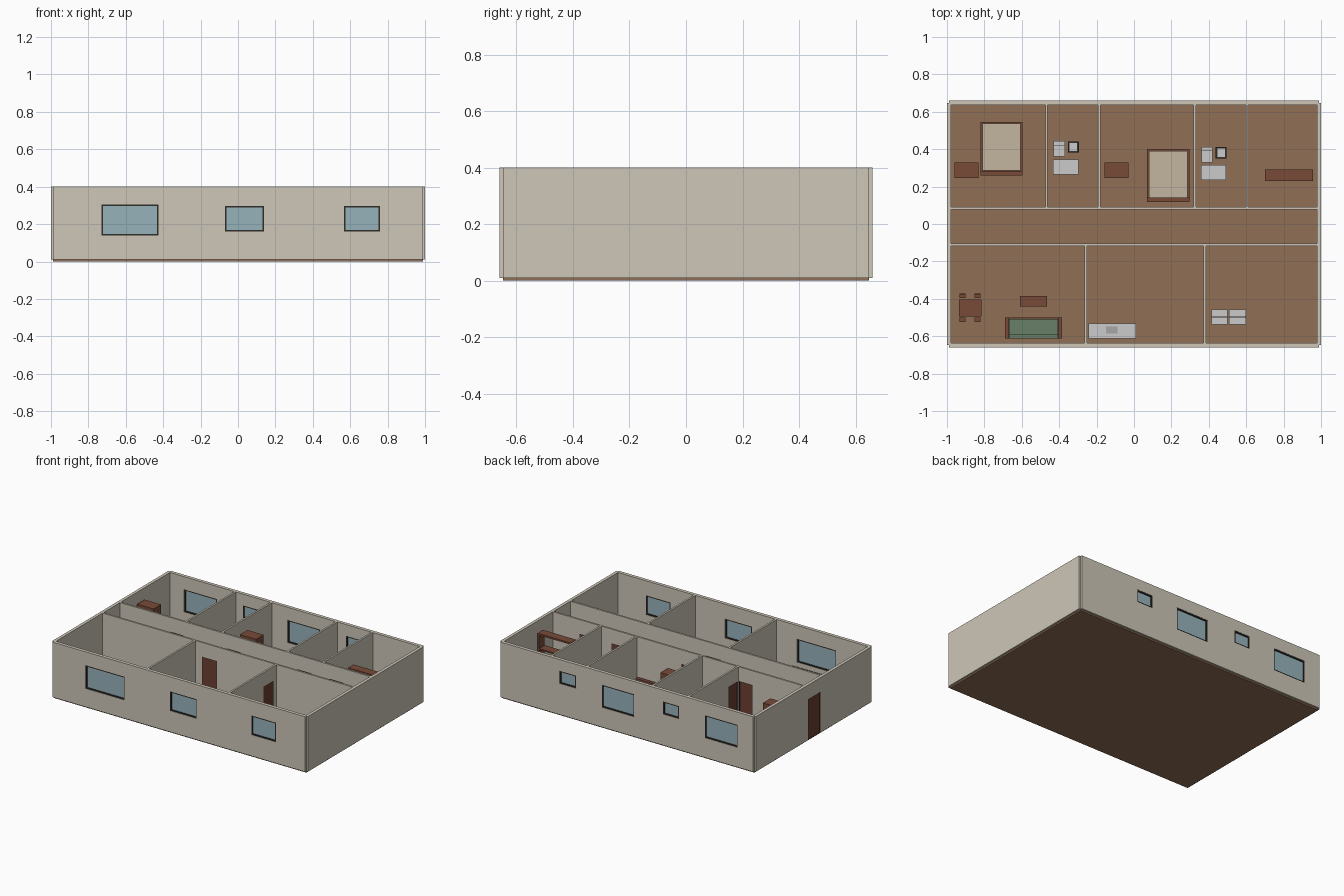
import bpy

if "Cube" in bpy.data.objects:
    bpy.data.objects.remove(bpy.data.objects["Cube"])

MATS = {}
COLORS = {
    "wall": (.62, .57, .48), "floor": (.28, .16, .09), "frame": (.03, .025, .02),
    "glass": (.31, .45, .50), "wood": (.19, .07, .04), "door": (.15, .05, .03),
    "green": (.14, .21, .14), "linen": (.55, .47, .35), "white": (.55, .55, .56),
    "steel": (.38, .38, .38)}


def mat(name):
    if name not in MATS:
        MATS[name] = bpy.data.materials.new(name)
        MATS[name].diffuse_color = (*COLORS[name], 1)
    return MATS[name]


def boxes(name, color, *bs):
    """One object from boxes given as (x0, x1, y0, y1, z0, z1)."""
    verts, faces = [], []
    for x0, x1, y0, y1, z0, z1 in bs:
        n = len(verts)
        verts += [(x, y, z) for z in (z0, z1) for x, y in ((x0, y0), (x1, y0), (x1, y1), (x0, y1))]
        faces += [tuple(n + i for i in f) for f in (
            (3, 2, 1, 0), (4, 5, 6, 7), (0, 1, 5, 4), (1, 2, 6, 5), (2, 3, 7, 6), (3, 0, 4, 7))]
    me = bpy.data.meshes.new(name)
    me.from_pydata(verts, [], faces)
    ob = bpy.data.objects.new(name, me)
    bpy.context.collection.objects.link(ob)
    if color:
        me.materials.append(mat(color))
    return ob


def wall(name, axis, pos, a, b, t, windows=(), doors=()):
    """Wall along an axis with framed windows (u0, u1, z0, z1) and doors (u0, u1)."""
    def bx(u0, u1, d, z0, z1):
        return (u0, u1, pos - d, pos + d, z0, z1) if axis == "x" else (pos - d, pos + d, u0, u1, z0, z1)
    ob = boxes(name, "wall", bx(a, b, t / 2, .01, .4))
    cuts, k = [], .008
    for i, (u0, u1, z0, z1) in enumerate(windows):
        cuts.append(bx(u0, u1, t, z0, z1))
        d = t * .42
        boxes(f"{name}_window_frame_{i}", "frame",
              bx(u0, u0 + k, d, z0, z1), bx(u1 - k, u1, d, z0, z1),
              bx(u0 + k, u1 - k, d, z0, z0 + k), bx(u0 + k, u1 - k, d, z1 - k, z1))
        boxes(f"{name}_window_glass_{i}", "glass", bx(u0 + k, u1 - k, .003, z0 + k, z1 - k))
    for i, (u0, u1) in enumerate(doors):
        cuts.append(bx(u0, u1, t, 0, .3))
        d, k2 = t * .45, .004
        boxes(f"{name}_door_frame_{i}", "frame", bx(u0, u0 + k2, d, .01, .3),
              bx(u1 - k2, u1, d, .01, .3), bx(u0 + k2, u1 - k2, d, .3 - k2, .3))
        boxes(f"{name}_door_{i}", "door", bx(u0 + k2, u1 - k2, t * .35, .01, .3 - k2))
    if cuts:
        cutter = boxes(name + "_cutter", None, *cuts)
        cutter.hide_render = True
        cutter.hide_viewport = True
        cutter.display_type = "WIRE"
        m = ob.modifiers.new("openings", "BOOLEAN")
        m.operation, m.solver, m.object = "DIFFERENCE", "EXACT", cutter


# Floor slab
boxes("floor", "floor", (-.988, .988, -.647, .647, 0, .01))

# Outer walls
T = .024
wall("front_wall", "x", -.648, -.988, .988, T,
     [(-.73, -.425, .14, .305), (-.07, .139, .16, .297), (.567, .759, .16, .297)])
wall("back_wall", "x", .648, -.988, .988, T,
     [(-.866, -.61, .15, .31), (-.408, -.282, .23, .32), (-.057, .197, .15, .31), (.4, .526, .23, .32)])
wall("left_wall", "y", -.989, -.647, .647, .022, doors=[(-.073, .062)])
wall("right_wall", "y", .989, -.647, .647, .022)

# Partition walls
P = .013
wall("corridor_wall_back", "x", .085, -.978, .978, P,
     doors=[(-.585, -.48), (-.14, -.03), (.41, .52), (.66, .77)])
wall("corridor_wall_front", "x", -.11, -.978, .978, P, doors=[(-.2, -.083)])
for i, x in enumerate((-.468, -.186, .325, .604)):
    wall(f"back_partition_{i}", "y", x, .0915, .636, P, doors=[(.1, .2)] if i == 0 else ())
for i, x in enumerate((-.258, .378)):
    wall(f"front_partition_{i}", "y", x, -.636, -.1165, P, doors=[(-.265, -.152)] if i == 1 else ())


# Beds
def bed(n, x0, x1, y0, y1):
    boxes(f"bed_{n}_frame", "wood", (x0, x1, y0 + .024, y1, .01, .05), (x0, x1, y0, y0 + .024, .01, .13))
    boxes(f"bed_{n}_mattress", "linen", (x0 + .01, x1 - .01, y0 + .026, y1 - .01, .05, .085))


bed(1, -.82, -.596, .26, .546)
bed(2, .07, .296, .117, .4)

# Wardrobes
for n, x in ((1, -.896), (2, -.093)):
    boxes(f"wardrobe_{n}", "wood", (x - .064, x + .064, .245, .329, .01, .33))

# Open bookshelf
X0, X1, Y0, Y1 = .7, .957, .23, .291
boxes("bookshelf", "wood", (X0, X0 + .012, Y0, Y1, .01, .318), (X1 - .012, X1, Y0, Y1, .01, .318),
      (X0, X1, Y0, Y1, .318, .33),
      *[(X0 + .012, X1 - .012, Y0, Y1, z, z + .01) for z in (.015, .115, .215)])


# Bathroom fixtures
def bath(n, dx, dy):
    def o(*b):
        return (b[0] + dx, b[1] + dx, b[2] + dy, b[3] + dy, b[4], b[5])
    boxes(f"toilet_{n}", "white", o(-.43, -.37, .361, .42, .01, .07), o(-.43, -.37, .42, .444, .01, .12))
    boxes(f"washstand_{n}", "frame", o(-.353, -.295, .381, .442, .01, .11))
    boxes(f"basin_{n}", "white", o(-.347, -.301, .387, .436, .11, .12))
    boxes(f"bathtub_{n}", "white", o(-.432, -.297, .265, .346, .01, .085))


bath(1, 0, 0)
bath(2, .79, -.031)

# Dining table and four chairs
boxes("dining_table", "wood", (-.936, -.815, -.495, -.403, .105, .117),
      *[(x, x + .01, y, y + .01, .01, .105) for x in (-.93, -.831) for y in (-.489, -.419)])
for i, x in enumerate((-.918, -.838)):
    for j, (y, s) in enumerate(((-.384, 1), (-.513, -1))):
        yb = sorted((y + s * .008, y + s * .012))
        boxes(f"chair_{i}_{j}", "wood", (x - .016, x + .016, y - .012, y + .012, .055, .065),
              (x - .016, x + .016, *yb, .065, .115),
              *[(x + a - .003, x + a + .003, y + b - .003, y + b + .003, .01, .055)
                for a in (-.012, .012) for b in (-.009, .009)])

# Sofa and coffee table
boxes("sofa_frame", "wood", (-.67, -.404, -.612, -.5, .01, .045),
      (-.69, -.67, -.612, -.5, .01, .085), (-.404, -.384, -.612, -.5, .01, .085))
boxes("sofa_cushions", "green", (-.668, -.406, -.588, -.507, .045, .07),
      (-.668, -.406, -.612, -.588, .045, .12))
boxes("coffee_table", "wood", (-.61, -.465, -.441, -.384, .055, .065),
      *[(x, x + .01, y, y + .01, .01, .055) for x in (-.606, -.479) for y in (-.437, -.398)])

# Kitchen counter with sink
boxes("kitchen_counter", "white", (-.243, .011, -.612, -.531, .01, .125))
boxes("kitchen_sink", "steel", (-.15, -.088, -.586, -.547, .12, .127))

# Laundry machines
for i, (x0, x1) in enumerate(((.415, .5), (.507, .6))):
    boxes(f"laundry_machine_{i}", "white", (x0, x1, -.538, -.457, .01, .125))
    boxes(f"laundry_machine_trim_{i}", "frame", (x0, x1, -.501, -.495, .125, .128))

for m in bpy.data.materials:
    if m.users and not m.is_grease_pencil:
        m.use_nodes = True
        m.node_tree.nodes["Principled BSDF"].inputs["Base Color"].default_value = m.diffuse_color
